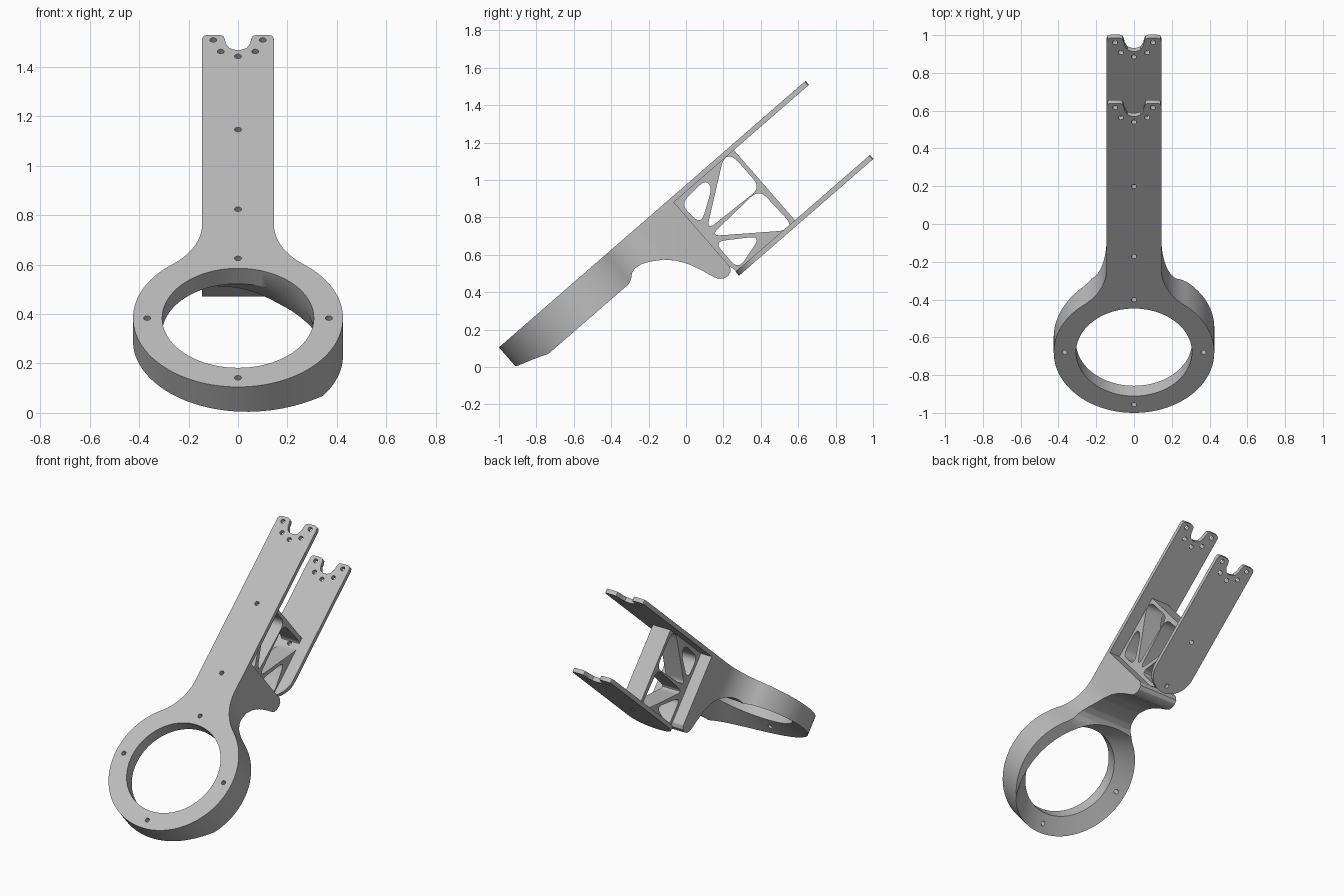
import bpy, bmesh
from math import sin, cos, pi, radians, atan2, hypot
from mathutils import Vector

if "Cube" in bpy.data.objects:
    bpy.data.objects.remove(bpy.data.objects["Cube"])

TILT = radians(41)
THICK = 0.028      # sheet thickness of both arms
HALF = 0.145       # half width of the arms
RING = 0.425       # outer ring radius, also its centre along the arm
HOLE = 0.307
DEPTH = 0.2        # ring depth
LOW = 0.525        # depth of the lower arm's top face
HEEL = 1.215       # where the heel ends along the arm

grey = bpy.data.materials.new("light grey")
grey.use_nodes = True
grey.diffuse_color = (0.5, 0.5, 0.5, 1)
grey.node_tree.nodes["Principled BSDF"].inputs["Base Color"].default_value = (0.5, 0.5, 0.5, 1)


def arc(cx, cy, r, a, b, n):
    return [(cx + r * cos(a + (b - a) * i / n), cy + r * sin(a + (b - a) * i / n))
            for i in range(n + 1)]


def loft(bm, bottom, top):
    """Closed solid between two matching point loops."""
    lo = [bm.verts.new(p) for p in bottom]
    hi = [bm.verts.new(p) for p in top]
    bm.faces.new(lo)
    bm.faces.new(hi)
    for i in range(len(lo)):
        j = (i + 1) % len(lo)
        bm.faces.new((lo[i], lo[j], hi[j], hi[i]))


def make(name, solids):
    """Object in the tilted frame: x across, y along the arm, z above the top face."""
    bm = bmesh.new()
    for bottom, top in solids:
        loft(bm, bottom, top)
    bmesh.ops.recalc_face_normals(bm, faces=bm.faces)
    mesh = bpy.data.meshes.new(name)
    bm.to_mesh(mesh)
    bm.free()
    mesh.materials.append(grey)
    ob = bpy.data.objects.new(name, mesh)
    bpy.context.collection.objects.link(ob)
    ob.location = (0, -1, 0.105)
    ob.rotation_euler.x = TILT
    return ob


def plan(pts, z0, z1):
    return [(x, y, z0) for x, y in pts], [(x, y, z1) for x, y in pts]


def side(pts, w):
    return [(-w, u, -d) for u, d in pts], [(w, u, -d) for u, d in pts]


def boolean(ob, cutter, operation):
    mod = ob.modifiers.new("cut", 'BOOLEAN')
    mod.operation = operation
    mod.solver = 'EXACT'
    mod.object = cutter
    bpy.context.view_layer.update()
    graph = bpy.context.evaluated_depsgraph_get()
    mesh = bpy.data.meshes.new_from_object(ob.evaluated_get(graph))
    ob.modifiers.clear()
    ob.data = mesh
    bpy.data.objects.remove(cutter)


def mirrored(half):
    return half + [(-x, y) for x, y in reversed(half) if x > 1e-5]


def rounded(pts, trim):
    """Soften every corner of a polygon with a small curve."""
    out = []
    for i, p in enumerate(pts):
        p, a, b = Vector(p), Vector(pts[i - 1]), Vector(pts[(i + 1) % len(pts)])
        s = p + (a - p).normalized() * min(trim, 0.42 * (a - p).length)
        e = p + (b - p).normalized() * min(trim, 0.42 * (b - p).length)
        for k in range(7):
            t = k / 6
            out.append(tuple(s * (1 - t) ** 2 + p * 2 * t * (1 - t) + e * t * t))
    return out


def smooth(ob):
    bpy.ops.object.select_all(action='DESELECT')
    ob.select_set(True)
    bpy.context.view_layer.objects.active = ob
    bpy.ops.object.shade_smooth_by_angle(angle=radians(30))


def screw_holes(spots, z0, z1):
    return make("screw_cutter", [plan(arc(x, y, 0.014, 0, 2 * pi, 16)[:-1], z0, z1)
                                 for x, y in spots])


# Notched tip shared by both arms
tip = [(HALF, 2.15), (0.139, 2.166), (0.125, 2.172), (0.075, 2.172), (0.06, 2.165),
       (0.053, 2.145), (0.05, 2.12), (0.035, 2.09), (0.012, 2.08)]
tip_holes = [(0.1, 2.141), (-0.1, 2.141), (0.07, 2.07), (-0.07, 2.07), (0, 2.04), (0, 1.588)]

# Main bracket: ring, flared neck and upper arm in plan, trimmed by a side profile
fillet, flare = 0.318, 1.006
meet = atan2(flare - RING, HALF + fillet)
half = arc(0, RING, RING, -pi / 2, meet, 48)
half += arc(HALF + fillet, flare, fillet, pi + meet, pi, 16)[1:] + tip
bracket = make("main_bracket", [plan(mirrored(half), -0.6, 0)])

heel_curve = [(0.77, 0.19), (0.80, 0.165), (0.83, 0.158), (0.87, 0.165), (0.91, 0.184),
              (0.97, 0.222), (1.02, 0.272), (1.06, 0.335), (1.09, 0.405), (1.114, 0.472),
              (1.127, 0.495), (1.148, 0.51), (1.175, 0.516), (1.2, 0.508), (HEEL, 0.485)]
profile = [(-0.1, -0.1), (-0.1, DEPTH), (0.745, DEPTH)] + heel_curve
profile += [(HEEL, THICK), (2.3, THICK), (2.3, -0.1)]
boolean(bracket, make("profile_cutter", [side(profile, 0.6)]), 'INTERSECT')

# Round opening, then the lopsided flare under it
boolean(bracket, make("opening_cutter",
        [plan(arc(0, RING, HOLE, 0, 2 * pi, 80)[:-1], -0.5, 0.1)]), 'DIFFERENCE')


def flare_loop(depth):
    t = (depth - 0.083) / (DEPTH - 0.083)
    loop = arc(-0.14 * t, RING - 0.09 * t, HOLE + 0.203 * t, 0, 2 * pi, 80)[:-1]
    return [(x, y, -depth) for x, y in loop]


boolean(bracket, make("flare_cutter", [(flare_loop(0.083), flare_loop(0.235))]), 'DIFFERENCE')

ring_holes = [(0.368 * cos(k * pi / 2), RING + 0.368 * sin(k * pi / 2)) for k in range(4)]
boolean(bracket, screw_holes(ring_holes + tip_holes + [(0, 1.097)], -0.12, 0.1), 'DIFFERENCE')
smooth(bracket)

# Lower arm with a round inner end
half = arc(0, 1.22 + HALF, HALF, -pi / 2, 0, 16) + tip
lower = make("lower_arm", [plan(mirrored(half), -LOW - THICK, -LOW)])
boolean(lower, screw_holes(tip_holes + [(0, 1.27)], -0.7, -0.4), 'DIFFERENCE')
smooth(lower)

# Truss spacer between the arms, with four rounded windows
block = [(HEEL, THICK), (1.64, THICK), (1.64, LOW), (1.225, LOW), (HEEL, 0.48)]
truss = make("truss_spacer", [side(block, 0.065)])
windows = [[(-0.03, 0.87), (0.10, 1.0), (0.14, 0.96), (0.08, 0.76)],
           [(0.20, 1.12), (0.25, 1.13), (0.40, 0.96), (0.11, 0.73)],
           [(0.39, 0.95), (0.56, 0.77), (0.54, 0.73), (0.13, 0.70)],
           [(0.15, 0.67), (0.40, 0.70), (0.28, 0.52)]]


def to_frame(y, z):
    y, z = y + 1, z - 0.105
    return y * cos(TILT) + z * sin(TILT), y * sin(TILT) - z * cos(TILT)


cutters = [side(rounded([to_frame(*p) for p in w], 0.06), 0.2) for w in windows]
boolean(truss, make("window_cutter", cutters), 'DIFFERENCE')
smooth(truss)
